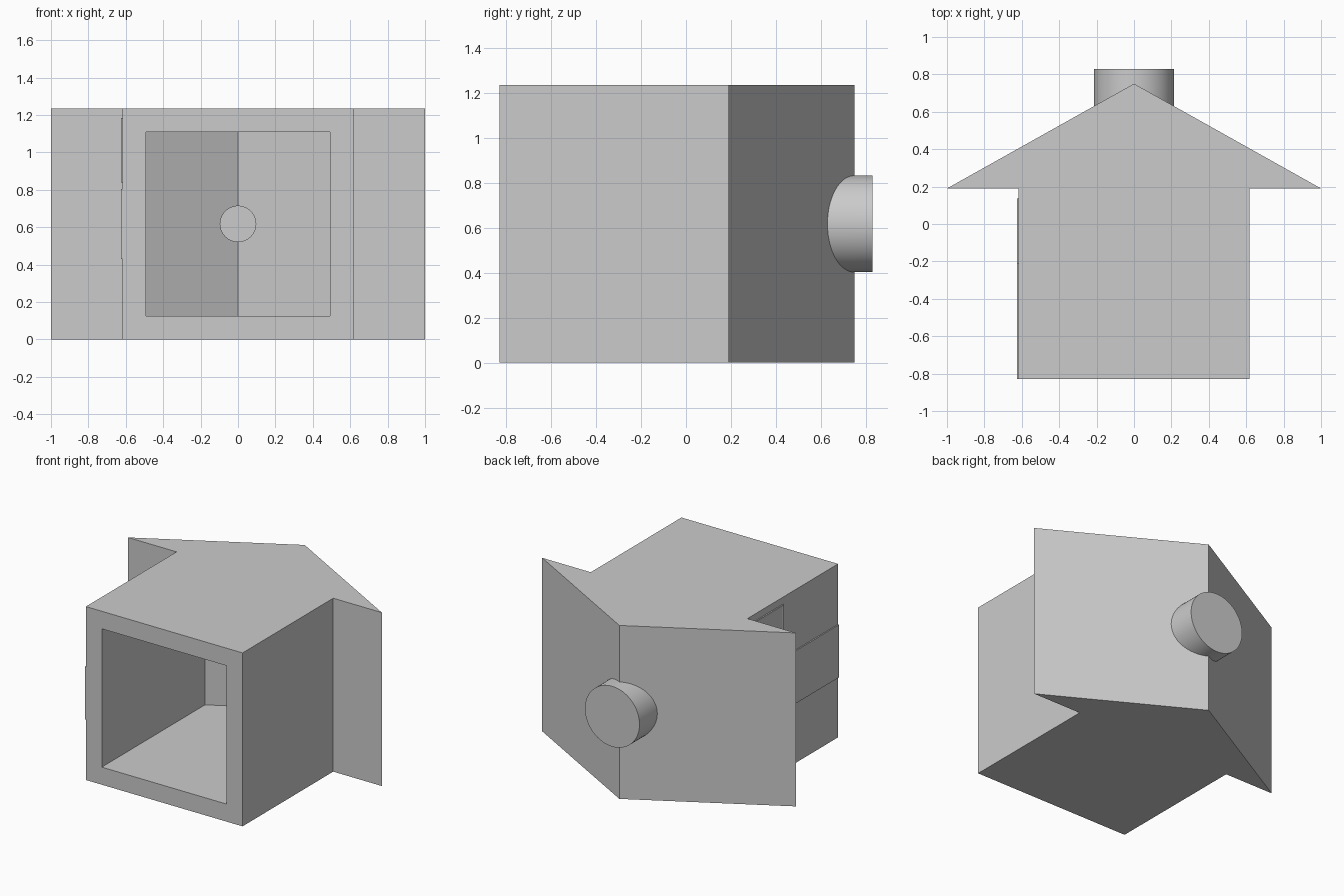
import bpy, bmesh, math
from mathutils import Matrix

if "Cube" in bpy.data.objects:
    bpy.data.objects.remove(bpy.data.objects["Cube"], do_unlink=True)

grey = bpy.data.materials.new("plain grey")
grey.use_nodes = True
colour = (0.6, 0.6, 0.6, 1)
grey.diffuse_color = colour
grey.node_tree.nodes["Principled BSDF"].inputs["Base Color"].default_value = colour

HEIGHT, WALL, HALF, FRONT = 1.235, 0.125, 0.617, -0.83
EAVE, RIDGE, BACK = 0.19, 0.75, 0.83
SLOPE = RIDGE - EAVE
MID = HEIGHT / 2


def finish(name, bm):
    bmesh.ops.recalc_face_normals(bm, faces=bm.faces)
    mesh = bpy.data.meshes.new(name)
    bm.to_mesh(mesh)
    bm.free()
    mesh.materials.append(grey)
    obj = bpy.data.objects.new(name, mesh)
    bpy.context.collection.objects.link(obj)
    return obj


def prism(name, half_outline, z0, z1):
    """Extrude upward a plan outline mirrored about x = 0."""
    outline = half_outline + [(-x, y) for x, y in reversed(half_outline) if x]
    bm = bmesh.new()
    face = bm.faces.new([bm.verts.new((x, y, z0)) for x, y in outline])
    top = bmesh.ops.extrude_face_region(bm, geom=[face])["geom"]
    verts = [v for v in top if isinstance(v, bmesh.types.BMVert)]
    bmesh.ops.translate(bm, verts=verts, vec=(0, 0, z1 - z0))
    return finish(name, bm)


def drum(name, radius, y0, y1):
    bm = bmesh.new()
    place = Matrix.Translation((0, (y0 + y1) / 2, MID)) @ Matrix.Rotation(math.pi / 2, 4, "X")
    bmesh.ops.create_cone(bm, cap_ends=True, segments=64, radius1=radius,
                          radius2=radius, depth=y1 - y0, matrix=place)
    return finish(name, bm)


def combine(target, tool, operation):
    mod = target.modifiers.new(operation, "BOOLEAN")
    mod.operation, mod.object, mod.solver = operation, tool, "EXACT"
    bpy.context.view_layer.objects.active = target
    bpy.ops.object.modifier_apply(modifier=mod.name)
    bpy.data.objects.remove(tool, do_unlink=True)


# House body with overhanging pitched roof
house = prism("house_body", [(HALF, FRONT), (HALF, EAVE), (1, EAVE), (0, RIDGE)], 0, HEIGHT)

# Round boss on the ridge
combine(house, drum("ridge_boss", 0.215, 0.62, BACK), "UNION")

# Open-fronted chamber that follows the roof pitch
inner_ridge = RIDGE - WALL * math.hypot(1, SLOPE)
inner = HALF - WALL
chamber = prism("chamber_cutter", [(inner, FRONT - 0.1), (inner, inner_ridge - SLOPE * inner),
                                   (0, inner_ridge)], WALL, HEIGHT - WALL)
combine(house, chamber, "DIFFERENCE")

# Blind socket running from the chamber into the boss
combine(house, drum("socket_cutter", 0.095, 0.4, BACK - WALL), "DIFFERENCE")

bpy.ops.object.select_all(action="DESELECT")
house.select_set(True)
bpy.context.view_layer.objects.active = house
bpy.ops.object.shade_smooth_by_angle(angle=math.radians(25))


def side_plate(name, y0, y1, z0, z1, rim):
    """Thin raised plate on the -x wall, with an optional recessed middle."""
    bm = bmesh.new()
    x0, x1 = -HALF - 0.009, -HALF + 0.001
    size = Matrix.Diagonal((x1 - x0, y1 - y0, z1 - z0, 1))
    place = Matrix.Translation(((x0 + x1) / 2, (y0 + y1) / 2, (z0 + z1) / 2))
    bmesh.ops.create_cube(bm, size=1, matrix=place @ size)
    if rim:
        face = min(bm.faces, key=lambda f: f.calc_center_median().x)
        bmesh.ops.inset_region(bm, faces=[face], thickness=rim)
        bmesh.ops.translate(bm, verts=face.verts, vec=(0.006, 0, 0))
    return finish(name, bm)


# Raised plates on the side wall
side_plate("upper_side_plate", -0.21, 0.135, 0.84, 1.185, 0.025)
side_plate("middle_side_plate", FRONT, 0.135, 0.43, 0.805, 0)
